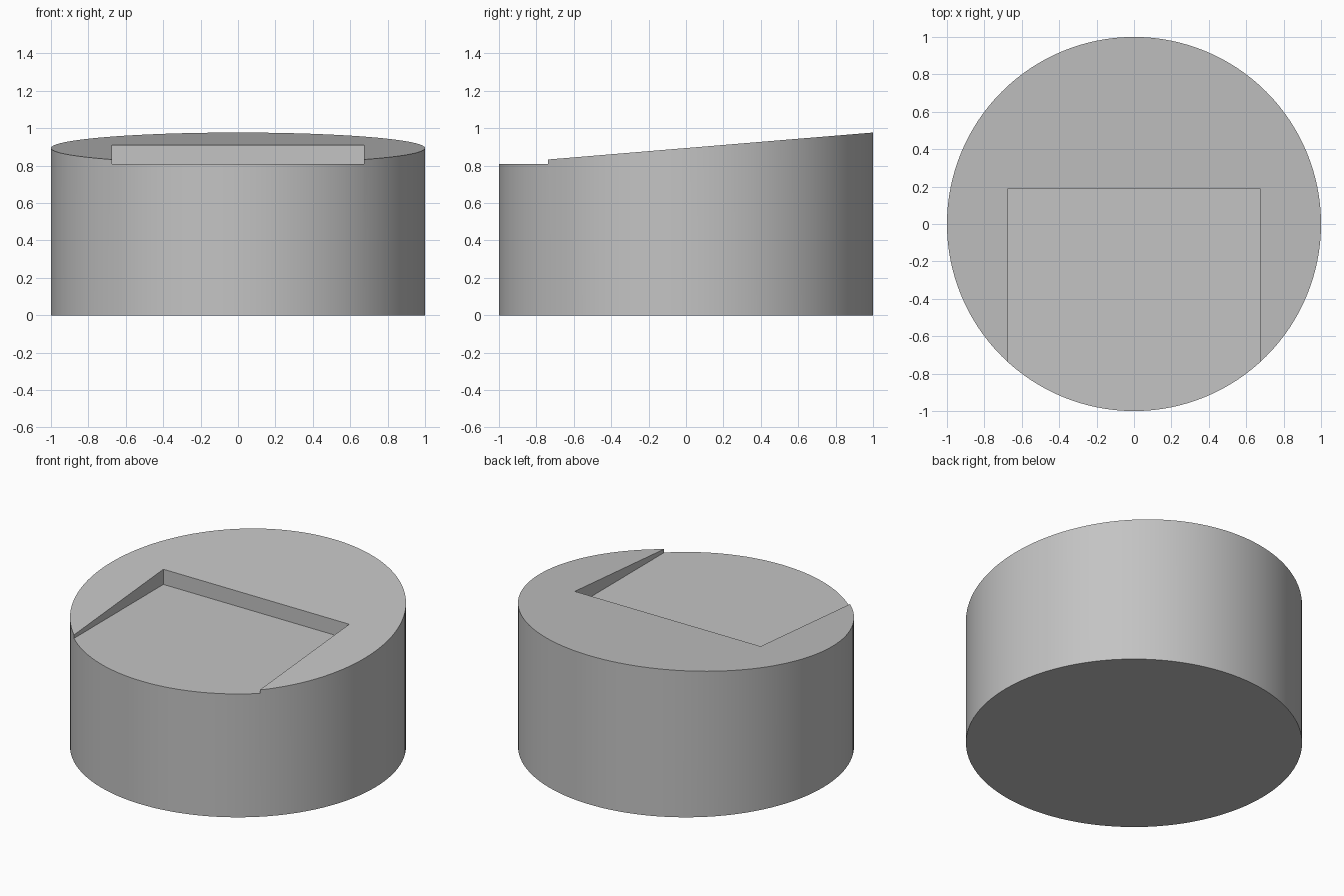
import bpy, bmesh
from mathutils import Vector

RADIUS = 1.0
MID_HEIGHT, SLOPE = 0.894, 0.083
FLOOR, HALF_WIDTH, BACK = 0.81, 0.675, 0.19

cube = bpy.data.objects.get("Cube")
if cube:
    bpy.data.objects.remove(cube, do_unlink=True)

grey = bpy.data.materials.new("plain_grey")
grey.use_nodes = True
colour = (0.55, 0.55, 0.55, 1)
grey.diffuse_color = colour
grey.node_tree.nodes["Principled BSDF"].inputs["Base Color"].default_value = colour

# Round body, its top shear-slanted up towards the back
bpy.ops.mesh.primitive_cylinder_add(vertices=128, radius=RADIUS, depth=1, location=(0, 0, 0))
body = bpy.context.object
body.name = "slanted_round_body"
for v in body.data.vertices:
    v.co.z = MID_HEIGHT + SLOPE * v.co.y if v.co.z > 0 else 0
body.data.materials.append(grey)

# Flat-floored rectangular pocket, open at the front
bpy.ops.mesh.primitive_cube_add(size=1)
cutter = bpy.context.object
cutter.name = "pocket_cutter"
cutter.hide_render = True
low = Vector((-HALF_WIDTH, -1.5, FLOOR))
high = Vector((HALF_WIDTH, BACK, 1.5))
for v in cutter.data.vertices:
    v.co = [h if c > 0 else l for c, l, h in zip(v.co, low, high)]

cut = body.modifiers.new("pocket", 'BOOLEAN')
cut.operation = 'DIFFERENCE'
cut.solver = 'EXACT'
cut.object = cutter
bpy.ops.object.select_all(action='DESELECT')
body.select_set(True)
bpy.context.view_layer.objects.active = body
bpy.ops.object.modifier_apply(modifier=cut.name)
bpy.data.objects.remove(cutter, do_unlink=True)

# Smooth round wall with crisp rims and pocket edges
bpy.ops.object.shade_smooth_by_angle(angle=0.5)
